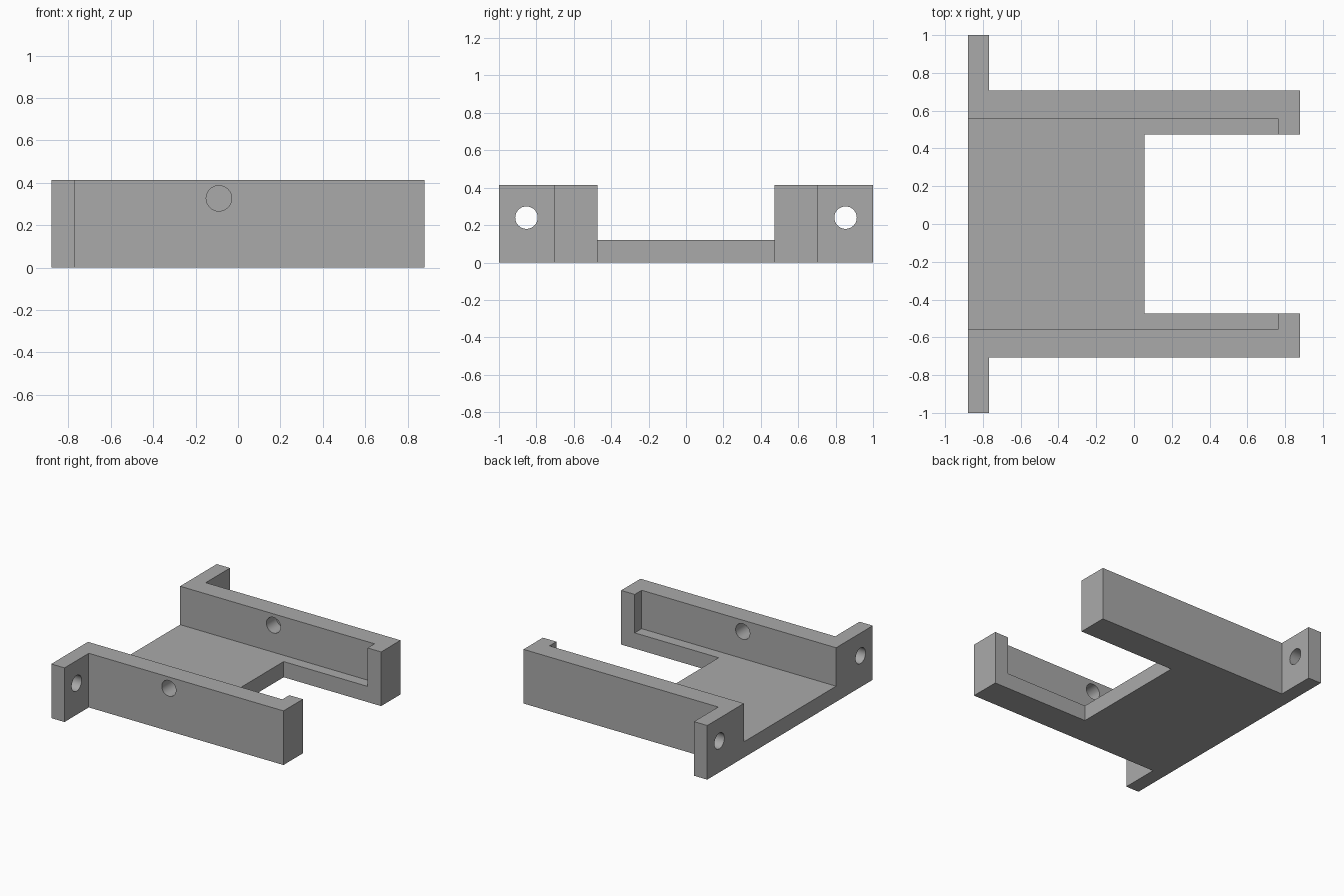
import bpy, bmesh
from math import pi

cube = bpy.data.objects.get("Cube")
if cube:
    bpy.data.objects.remove(cube, do_unlink=True)

HEIGHT, FLOOR = 0.414, 0.12

grey = bpy.data.materials.new("plain grey")
grey.use_nodes = True
colour = (0.4, 0.4, 0.4, 1)
grey.diffuse_color = colour
grey.node_tree.nodes["Principled BSDF"].inputs["Base Color"].default_value = colour


def prism(name, outline, z0, z1):
    """Extrude a plan outline between two heights."""
    bm = bmesh.new()
    face = bm.faces.new([bm.verts.new((x, y, z0)) for x, y in outline])
    top = bmesh.ops.extrude_face_region(bm, geom=[face])["geom"]
    verts = [v for v in top if isinstance(v, bmesh.types.BMVert)]
    bmesh.ops.translate(bm, verts=verts, vec=(0, 0, z1 - z0))
    bmesh.ops.recalc_face_normals(bm, faces=bm.faces)
    mesh = bpy.data.meshes.new(name)
    bm.to_mesh(mesh)
    bm.free()
    mesh.materials.append(grey)
    obj = bpy.data.objects.new(name, mesh)
    bpy.context.collection.objects.link(obj)
    return obj


def drill(name, location, rotation, depth):
    bpy.ops.mesh.primitive_cylinder_add(vertices=48, radius=0.06, depth=depth,
                                        location=location, rotation=rotation)
    obj = bpy.context.object
    obj.name = name
    obj.data.materials.append(grey)
    return obj


# Bracket: plan with two arms and two mounting flanges
half = [(0.055, 0.473), (0.88, 0.473), (0.88, 0.707),
        (-0.768, 0.707), (-0.768, 1), (-0.88, 1)]
outline = half + [(x, -y) for x, y in reversed(half)]
bracket = prism("bracket", outline, 0, HEIGHT)

# Cutters: tray pocket, flange screw holes, side wall hole (through front, blind at back)
cutters = [prism("tray_pocket_cutter",
                 [(-1, -0.557), (0.765, -0.557), (0.765, 0.557), (-1, 0.557)], FLOOR, 0.6)]
for side, y in (("front", -0.853), ("back", 0.853)):
    cutters.append(drill(side + "_flange_hole_cutter", (-0.824, y, 0.24), (0, pi / 2, 0), 0.3))
cutters.append(drill("front_wall_hole_cutter", (-0.09, -0.64, 0.327), (pi / 2, 0, 0), 0.4))
cutters.append(drill("back_wall_hole_cutter", (-0.09, 0.577, 0.327), (pi / 2, 0, 0), 0.2))

for cutter in cutters:
    cutter.hide_render = True
    cutter.hide_viewport = True
    cutter.display_type = 'WIRE'
    mod = bracket.modifiers.new(cutter.name, 'BOOLEAN')
    mod.operation = 'DIFFERENCE'
    mod.solver = 'EXACT'
    mod.object = cutter

# Apply the cuts, then smooth the bores while keeping corners sharp
bpy.ops.object.select_all(action='DESELECT')
bpy.context.view_layer.objects.active = bracket
bracket.select_set(True)
for mod in list(bracket.modifiers):
    bpy.ops.object.modifier_apply(modifier=mod.name)
bpy.ops.object.shade_smooth_by_angle()
for cutter in cutters:
    bpy.data.objects.remove(cutter, do_unlink=True)
